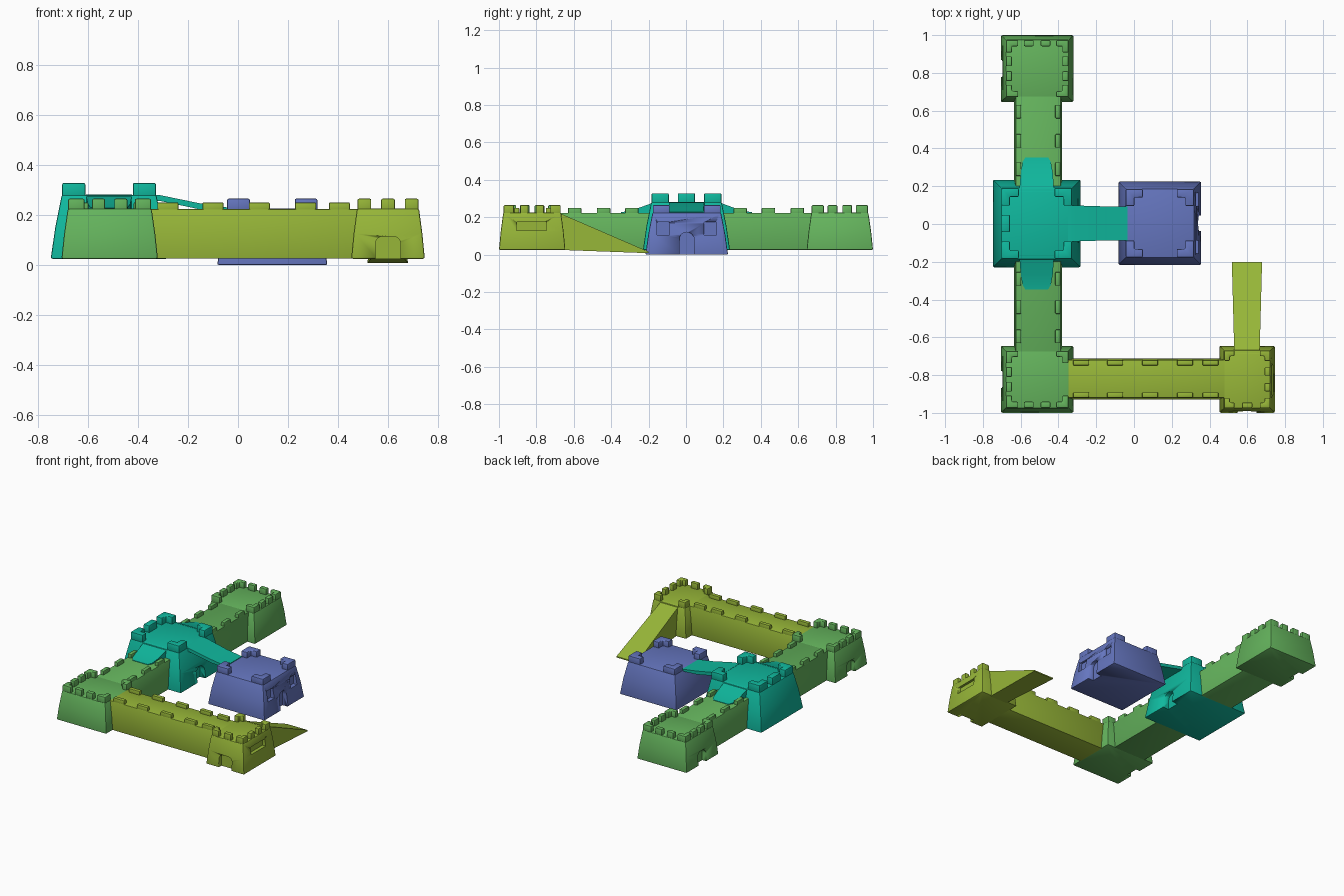
import bpy, bmesh, math
from mathutils import Matrix, Vector

if "Cube" in bpy.data.objects:
    bpy.data.objects.remove(bpy.data.objects["Cube"])

SIDES = {'E': 0, 'N': 90, 'W': 180, 'S': 270}


def material(name, rgb):
    m = bpy.data.materials.new(name)
    m.diffuse_color = (*rgb, 1)
    m.use_nodes = True
    m.node_tree.nodes["Principled BSDF"].inputs["Base Color"].default_value = m.diffuse_color
    return m


GREEN = material("green", (0.13, 0.46, 0.11))
TEAL = material("teal", (0.005, 0.48, 0.34))
BLUE = material("blue", (0.13, 0.18, 0.52))
LIME = material("lime", (0.31, 0.47, 0.04))


def finish(name, bm, mat, bevel=0.0, segments=2):
    bmesh.ops.recalc_face_normals(bm, faces=bm.faces)
    me = bpy.data.meshes.new(name)
    bm.to_mesh(me)
    bm.free()
    ob = bpy.data.objects.new(name, me)
    bpy.context.collection.objects.link(ob)
    if mat:
        me.materials.append(mat)
    bpy.ops.object.select_all(action='DESELECT')
    ob.select_set(True)
    bpy.context.view_layer.objects.active = ob
    if bevel:
        b = ob.modifiers.new("bevel", 'BEVEL')
        b.width, b.segments, b.limit_method = bevel, segments, 'ANGLE'
        bpy.ops.object.modifier_apply(modifier="bevel")
    bpy.ops.object.shade_smooth_by_angle(angle=math.radians(35))
    return ob


def loft(bm, rings):
    vs = [[bm.verts.new(p) for p in r] for r in rings]
    n = len(rings[0])
    for a, b in zip(vs, vs[1:]):
        for i in range(n):
            bm.faces.new((a[i], a[(i + 1) % n], b[(i + 1) % n], b[i]))
    bm.faces.new(vs[0])
    bm.faces.new(vs[-1])


def rect(x0, x1, y0, y1, z):
    return [(x0, y0, z), (x1, y0, z), (x1, y1, z), (x0, y1, z)]


def prism(bm, pts, z0, z1):
    loft(bm, [[(x, y, z) for x, y in pts] for z in (z0, z1)])


def cut_opening(ob, box, side, depth, off, hw, z0, z1, r):
    # rounded-top recess cut into one face of a tower
    x0, x1, y0, y1 = box
    mid = Vector(((x0 + x1) / 2, (y0 + y1) / 2, 0))
    reach = (x1 - x0 if side in 'EW' else y1 - y0) / 2
    prof = [(-hw, z0), (hw, z0)]
    for k in range(7):
        a = k * math.pi / 12
        prof.append((hw - r + r * math.cos(a), z1 - r + r * math.sin(a)))
    for k in range(6, 13):
        a = k * math.pi / 12
        prof.append((-hw + r + r * math.cos(a), z1 - r + r * math.sin(a)))
    clean = [p for i, p in enumerate(prof) if math.dist(p, prof[i - 1]) > 1e-5]
    bm = bmesh.new()
    loft(bm, [[(reach + d, off + y, z) for y, z in clean] for d in (-depth, 0.05)])
    bm.transform(Matrix.Translation(mid) @ Matrix.Rotation(math.radians(SIDES[side]), 4, 'Z'))
    cutter = finish("opening_cutter", bm, None)
    bpy.context.view_layer.objects.active = ob
    m = ob.modifiers.new("opening", 'BOOLEAN')
    m.object, m.solver = cutter, 'EXACT'
    bpy.ops.object.modifier_apply(modifier="opening")
    bpy.data.objects.remove(cutter)


def tower(name, box, z0, deck, top, inset, length, thick, mids, mat, openings=()):
    # flared body
    x0, x1, y0, y1 = box
    bm = bmesh.new()
    rings = []
    for t, f in ((0, 0), (0.5, 0.42), (1, 1)):
        i = inset * f
        rings.append(rect(x0 + i, x1 - i, y0 + i, y1 - i, z0 + (deck - z0) * t))
    loft(bm, rings)
    body = finish(name, bm, mat, 0.007)
    for o in openings:
        cut_opening(body, box, o[0], inset * 0.6 + 0.02, *o[1:])
    # corner battlements are L shaped, the others are plain blocks
    i = inset + 0.002
    hx, hy = (x1 - x0) / 2 - i, (y1 - y0) / 2 - i
    cx, cy = (x0 + x1) / 2, (y0 + y1) / 2
    bm = bmesh.new()
    for sx in (-1, 1):
        for sy in (-1, 1):
            shape = [(0, 0), (length, 0), (length, thick), (thick, thick),
                     (thick, length), (0, length)]
            prism(bm, [(cx + sx * (hx - a), cy + sy * (hy - b)) for a, b in shape],
                  deck - 0.012, top)
    for side, n in mids.items():
        along, out = (hy, hx) if side in 'EW' else (hx, hy)
        w = length * 0.4 if n > 1 else length * 0.5
        gap = 2 * (along - length / 2) / (n + 1)
        rot = Matrix.Rotation(math.radians(SIDES[side]), 3, 'Z')
        for k in range(n):
            c = -along + length / 2 + gap * (k + 1)
            pts = [rot @ Vector(p) for p in ((out - thick, c - w, 0), (out, c - w, 0),
                                             (out, c + w, 0), (out - thick, c + w, 0))]
            prism(bm, [(cx + p.x, cy + p.y) for p in pts], deck - 0.012, top)
    finish(name + "_battlements", bm, mat, 0.006)


def wall(name, box, mat, along, centres, half):
    # long wall with blocks on both edges
    x0, x1, y0, y1 = box
    dx, dy = (0.008, 0) if along == 'Y' else (0, 0.008)
    bm = bmesh.new()
    loft(bm, [rect(x0, x1, y0, y1, 0.026), rect(x0 + dx, x1 - dx, y0 + dy, y1 - dy, 0.224)])
    finish(name, bm, mat, 0.004)
    bm = bmesh.new()
    t = 0.028
    for c in centres:
        if along == 'Y':
            spans = [(a, a + t, c - half, c + half) for a in (x0 + 0.009, x1 - 0.009 - t)]
        else:
            spans = [(c - half, c + half, a, a + t) for a in (y0 + 0.009, y1 - 0.009 - t)]
        for s in spans:
            loft(bm, [rect(*s, 0.212), rect(*s, 0.25)])
    finish(name + "_battlements", bm, mat, 0.005)


def ramp(name, origin, side, pts, mat):
    # sloping slab; points are distance, top z, bottom z, half width
    bm = bmesh.new()
    loft(bm, [[(d, -w, b), (d, w, b), (d, w, t), (d, -w, t)] for d, t, b, w in pts])
    bm.transform(Matrix.Translation((*origin, 0)) @ Matrix.Rotation(math.radians(SIDES[side]), 4, 'Z'))
    finish(name, bm, mat)


# green wall with end towers
door = ('W', 0, 0.045, 0.0, 0.115, 0.035)
tower("back_tower", (-0.705, -0.32, 0.645, 1.0), 0.025, 0.225, 0.265, 0.025, 0.065, 0.032,
      {'W': 2, 'N': 2, 'E': 2}, GREEN, [door])
tower("front_tower", (-0.705, -0.32, -1.0, -0.645), 0.025, 0.225, 0.265, 0.025, 0.065, 0.032,
      {'W': 2, 'S': 2}, GREEN, [door])
wall("long_wall", (-0.635, -0.38, -0.68, 0.68), GREEN, 'Y',
     [s * y for s in (-1, 1) for y in (0.29, 0.44, 0.595)], 0.036)

# teal gatehouse with ramps
tower("gatehouse", (-0.748, -0.282, -0.23, 0.235), 0.025, 0.28, 0.328, 0.044, 0.092, 0.045,
      {'W': 1}, TEAL, [('E', 0, 0.045, 0.0, 0.125, 0.044)])
for side, label in (('N', "back"), ('S', "front")):
    ramp("gatehouse_ramp_" + label, (-0.515, 0.003), side,
         [(0.17, 0.281, 0.2, 0.092), (0.27, 0.245, 0.2, 0.085), (0.325, 0.231, 0.2, 0.075),
          (0.35, 0.227, 0.2, 0.06)], TEAL)
ramp("bridge", (0, 0.003), 'E',
     [(-0.35, 0.281, 0.255, 0.095), (-0.31, 0.279, 0.256, 0.095), (-0.15, 0.246, 0.222, 0.09),
      (-0.035, 0.229, 0.215, 0.09)], TEAL)

# blue keep
tower("keep", (-0.083, 0.357, -0.217, 0.225), 0.0, 0.225, 0.265, 0.038, 0.09, 0.045, {}, BLUE,
      [('E', 0, 0.04, -0.02, 0.12, 0.0395), ('E', -0.125, 0.034, 0.105, 0.175, 0.008),
       ('E', 0.125, 0.034, 0.105, 0.175, 0.008)])

# lime wall, gate tower and ground ramp
tower("gate_tower", (0.452, 0.746, -1.0, -0.645), 0.025, 0.225, 0.265, 0.023, 0.055, 0.03,
      {'E': 2, 'S': 1}, LIME,
      [('S', 0, 0.05, 0.0, 0.115, 0.03), ('E', -0.003, 0.08, 0.128, 0.177, 0.008)])
wall("front_wall", (-0.35, 0.49, -0.928, -0.712), LIME, 'X', [-0.28, -0.1, 0.085, 0.27, 0.405], 0.042)
ramp("ground_ramp", (0.598, 0), 'N',
     [(-0.685, 0.226, 0.026, 0.067), (-0.2, 0.016, 0.008, 0.08)], LIME)
